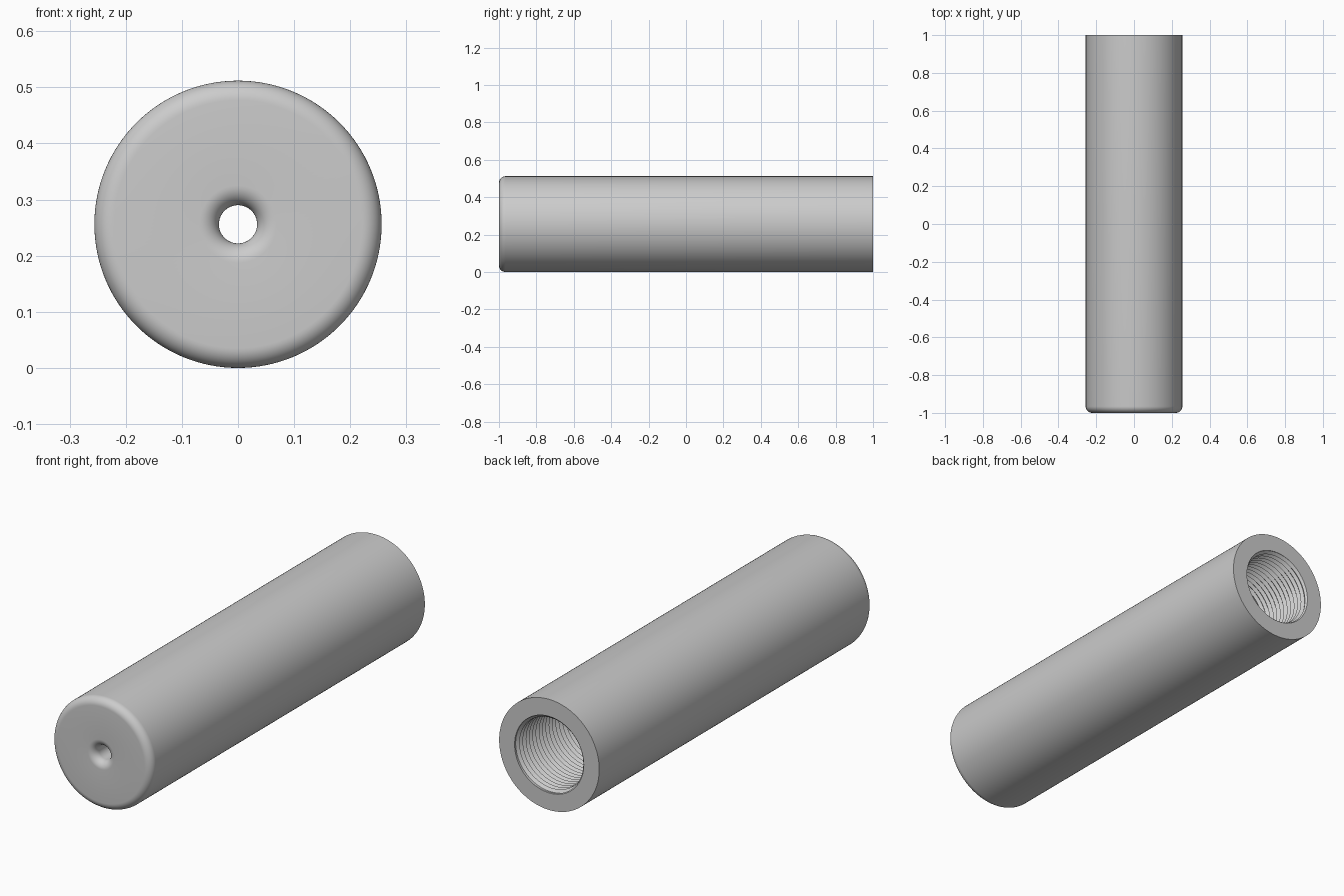
import bpy, bmesh
from math import sin, cos, pi

cube = bpy.data.objects.get("Cube")
if cube:
    bpy.data.objects.remove(cube)

# Main sizes
SEGMENTS = 128
RADIUS = 0.256
HALF = 1.0
FILLET = 0.035
HOLE = 0.034
BORE = 0.177
THREAD_DEPTH = 0.012
PITCH = 0.024
BORE_END = 0.2

steel = bpy.data.materials.new("satin_grey")
steel.use_nodes = True
grey = (0.6, 0.6, 0.6, 1)
steel.diffuse_color = grey
steel.node_tree.nodes["Principled BSDF"].inputs["Base Color"].default_value = grey


def arc(centre_r, start, end, steps=10):
    """Quarter round at the front end, as (radius, y) points."""
    points = []
    for i in range(steps + 1):
        a = start + (end - start) * i / steps
        points.append((centre_r + FILLET * cos(a), -HALF + FILLET + FILLET * sin(a)))
    return points


def thread_point(row, turn):
    """Point of a helical row, fading out at both ends of the bore."""
    y = BORE_END + PITCH * (row / 2 + turn)
    y = min(max(y, BORE_END), HALF)
    depth = THREAD_DEPTH * (row % 2)
    return BORE - min(depth, HALF - y, y - BORE_END), y


# Closed section: outside, rounded front, through hole, threaded bore
outside = [(RADIUS, HALF)] + arc(RADIUS - FILLET, 0, -pi / 2)
through_hole = arc(HOLE + FILLET, -pi / 2, -pi) + [(HOLE, BORE_END)]
thread_rows = range(-2, int(2 * (HALF - BORE_END) / PITCH) + 2)

bm = bmesh.new()
columns = []
for i in range(SEGMENTS + 1):
    turn = i / SEGMENTS
    a = 2 * pi * turn
    section = outside + through_hole + [thread_point(k, turn) for k in thread_rows]
    section.append((BORE, HALF))
    columns.append([bm.verts.new((r * cos(a), y, RADIUS + r * sin(a)))
                    for r, y in section])

for left, right in zip(columns, columns[1:]):
    for j in range(len(left)):
        k = (j + 1) % len(left)
        bm.faces.new((left[j], left[k], right[k], right[j]))

bmesh.ops.remove_doubles(bm, verts=bm.verts, dist=0.00002)
bmesh.ops.recalc_face_normals(bm, faces=bm.faces)

mesh = bpy.data.meshes.new("threaded_sleeve")
bm.to_mesh(mesh)
bm.free()
mesh.materials.append(steel)
sleeve = bpy.data.objects.new("threaded_sleeve", mesh)
bpy.context.collection.objects.link(sleeve)

# Smooth round surfaces, sharp rims and thread crests
bpy.ops.object.select_all(action='DESELECT')
sleeve.select_set(True)
bpy.context.view_layer.objects.active = sleeve
bpy.ops.object.shade_smooth_by_angle(angle=pi / 6)
